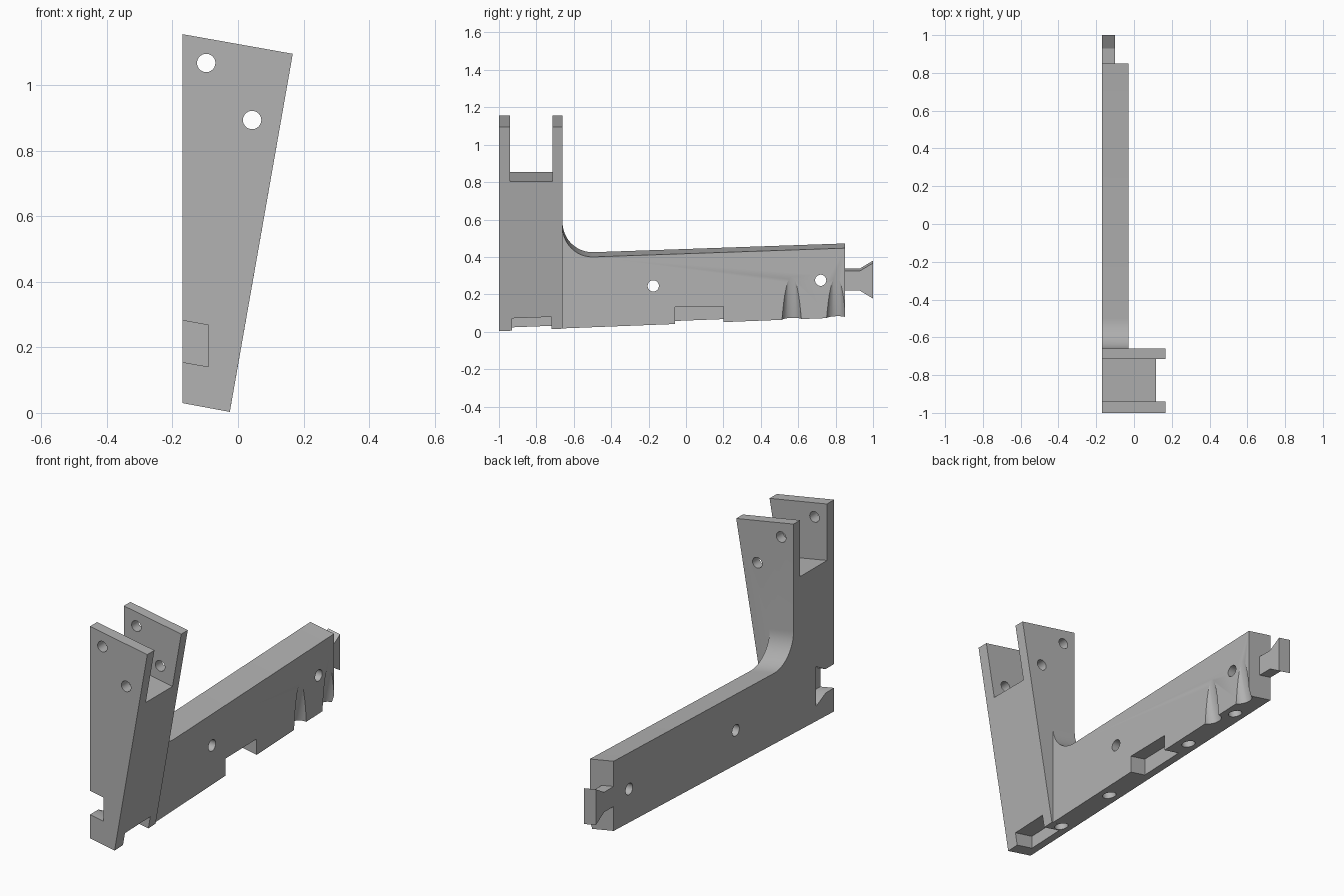
import bpy, bmesh, math
from mathutils import Vector

cube = bpy.data.objects.get("Cube")
if cube:
    bpy.data.objects.remove(cube, do_unlink=True)

LEFT = -0.17      # flat side of the bracket
TILT = 0.18       # drop in z per unit x
RISE = 0.039      # rise of the underside per unit y

grey = bpy.data.materials.new("plain grey")
grey.use_nodes = True
grey.diffuse_color = (0.45, 0.45, 0.45, 1)
grey.node_tree.nodes["Principled BSDF"].inputs["Base Color"].default_value = (0.45, 0.45, 0.45, 1)


def make(name, bm):
    bmesh.ops.recalc_face_normals(bm, faces=bm.faces)
    mesh = bpy.data.meshes.new(name)
    bm.to_mesh(mesh)
    bm.free()
    ob = bpy.data.objects.new(name, mesh)
    bpy.context.scene.collection.objects.link(ob)
    mesh.materials.append(grey)
    return ob


def prism(name, rings):
    """Solid between two matching outlines."""
    bm = bmesh.new()
    a, b = [[bm.verts.new(p) for p in ring] for ring in rings]
    bm.faces.new(a)
    bm.faces.new(b[::-1])
    for i in range(len(a)):
        j = (i + 1) % len(a)
        bm.faces.new((a[i], b[i], b[j], a[j]))
    return make(name, bm)


def tilted(name, profile, x0, x1):
    """Extrude a (y, z) profile, given at the flat side, along the tilted x direction."""
    return prism(name, [[(x, y, z - TILT * (x - LEFT)) for y, z in profile] for x in (x0, x1)])


def rod(name, start, end, r0, r1):
    start, end = Vector(start), Vector(end)
    bm = bmesh.new()
    bmesh.ops.create_cone(bm, cap_ends=True, segments=32, radius1=r0, radius2=r1,
                          depth=(end - start).length)
    bm.transform((end - start).to_track_quat("Z", "Y").to_matrix().to_4x4())
    bmesh.ops.translate(bm, verts=bm.verts, vec=(start + end) / 2)
    return make(name, bm)


def combine(target, tool, operation):
    mod = target.modifiers.new(tool.name, "BOOLEAN")
    mod.operation, mod.object, mod.solver = operation, tool, "EXACT"
    bpy.context.view_layer.objects.active = target
    bpy.ops.object.modifier_apply(modifier=mod.name)
    bpy.data.objects.remove(tool, do_unlink=True)


# Upright column with slanted side
rings = []
for y in (-1, -0.66):
    dz = RISE * (y + 1)
    rings.append([(LEFT, y, 0.03 + dz), (-0.025 + TILT * dz, y, 0.003 + dz),
                  (0.167, y, 1.095), (LEFT, y, 1.155)])
bracket = prism("bracket_body", rings)

# Long arm with a rounded inner corner
arc = [(-0.5 + 0.16 * math.cos(t), 0.585 + 0.16 * math.sin(t))
       for t in (math.radians(270 - 7.5 * i) for i in range(13))]
arm = tilted("arm", [(-0.66, 0.043), (0.85, 0.102), (0.85, 0.472)] + arc, LEFT, -0.03)
combine(bracket, arm, "UNION")

# Flared connector tab at the rear
tab = tilted("connector_tab", [(0.83, 0.232), (0.93, 0.232), (1, 0.19), (1, 0.38),
                               (0.93, 0.338), (0.83, 0.338)], LEFT, -0.10)
combine(bracket, tab, "UNION")

# Fork slot, matching socket at the front and the two underside notches
cutters = [
    tilted("fork_slot", [(-0.94, 0.855), (-0.715, 0.855), (-0.715, 1.4), (-0.94, 1.4)], -0.3, 0.3),
    tilted("socket", [(-1.1, 0.155), (-0.93, 0.155), (-0.85, 0.115), (-0.85, 0.325),
                      (-0.93, 0.282), (-1.1, 0.282)], -0.25, -0.09),
    tilted("front_notch", [(-0.93, -0.1), (-0.72, -0.1), (-0.72, 0.108), (-0.93, 0.1)], -0.12, 0.2),
    tilted("middle_notch", [(-0.06, -0.1), (0.2, -0.1), (0.2, 0.161), (-0.06, 0.157)], -0.12, 0.2),
]

# Cross holes through the arm and the fork
for y, z in ((-0.175, 0.245), (0.72, 0.275)):
    cutters.append(rod("arm_hole", (-0.4, y, z), (0.2, y, z), 0.03, 0.03))
for x, z in ((-0.097, 1.067), (0.043, 0.893)):
    cutters.append(rod("fork_hole", (x, -1.2, z), (x, -0.5, z), 0.028, 0.028))

# Blind holes in the underside
for y in (-0.68, -0.31, 0.30, 0.66):
    z = 0.02 + RISE * (y + 1)
    cutters.append(rod("base_hole", (-0.11, y, z - 0.06), (-0.08, y, z + 0.12), 0.034, 0.034))

# Tapered relief grooves on the slanted side
for y in (0.565, 0.803):
    cutters.append(rod("groove", (-0.035, y, 0), (0.012, y, 0.32), 0.056, 0.036))

for cutter in cutters:
    combine(bracket, cutter, "DIFFERENCE")

bpy.ops.object.select_all(action="DESELECT")
bracket.select_set(True)
bpy.context.view_layer.objects.active = bracket
bpy.ops.object.shade_smooth_by_angle(angle=math.radians(30))
